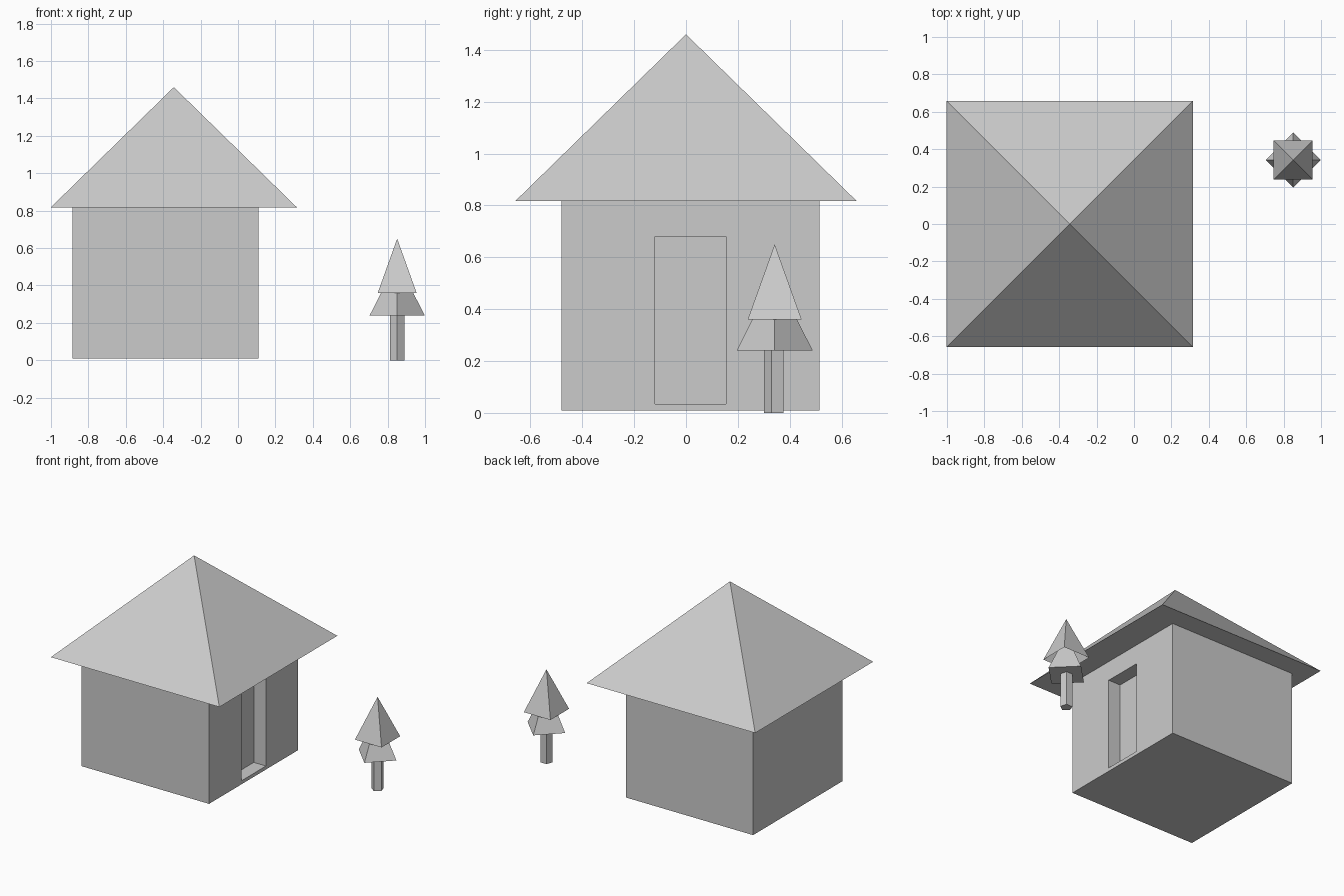
import bpy, bmesh, math
from mathutils import Vector

cube = bpy.data.objects.get("Cube")
if cube:
    bpy.data.objects.remove(cube, do_unlink=True)

grey = bpy.data.materials.new("plain_grey")
grey.use_nodes = True
colour = (0.6, 0.6, 0.6, 1)
grey.diffuse_color = colour
grey.node_tree.nodes["Principled BSDF"].inputs["Base Color"].default_value = colour


def finish(name, bm):
    """Turn a bmesh into a flat-shaded object."""
    mesh = bpy.data.meshes.new(name)
    bm.to_mesh(mesh)
    bm.free()
    mesh.materials.append(grey)
    obj = bpy.data.objects.new(name, mesh)
    bpy.context.collection.objects.link(obj)
    return obj


def prism(name, sides, centre, bottom, top, r_bottom, r_top=0, turn=0, capped=True):
    """Upright cone or column with its first corner at the turn angle."""
    bm = bmesh.new()
    ring = []
    for i in range(sides):
        a = math.radians(turn) + math.tau * i / sides
        ring.append(Vector((math.cos(a), math.sin(a), 0)))
    base = Vector((*centre, bottom))
    peak = Vector((*centre, top))
    low = [bm.verts.new(base + v * r_bottom) for v in ring]
    if r_top:
        high = [bm.verts.new(peak + v * r_top) for v in ring]
        bm.faces.new(high)
    else:
        high = [bm.verts.new(peak)]
    for i in range(sides):
        j = (i + 1) % sides
        upper = [high[j], high[i]] if r_top else high
        bm.faces.new([low[i], low[j], *upper])
    if capped:
        bm.faces.new(low[::-1])
    return finish(name, bm)


# House walls with a shallow doorway pressed into the +x side
bm = bmesh.new()
bmesh.ops.create_cube(bm, size=1)
for v in bm.verts:
    v.co.x = 0.11 if v.co.x > 0 else -0.885
    v.co.y = 0.515 if v.co.y > 0 else -0.48
    v.co.z = 0.817 if v.co.z > 0 else 0.01
bm.normal_update()
side = max(bm.faces, key=lambda f: f.normal.x)
bmesh.ops.inset_region(bm, faces=[side], thickness=0.1)
mid = side.calc_center_median()
for v in side.verts:
    v.co.y = 0.155 if v.co.y > mid.y else -0.12
    v.co.z = 0.68 if v.co.z > mid.z else 0.035
panel = bmesh.ops.extrude_discrete_faces(bm, faces=[side])["faces"][0]
for v in panel.verts:
    v.co.x -= 0.095
bmesh.ops.recalc_face_normals(bm, faces=bm.faces)
finish("house_walls", bm)

# Pyramid roof
prism("house_roof", 4, (-0.343, 0), 0.817, 1.46, 0.931, turn=45)

# Tree: five-sided trunk and two tiers turned against each other
tree = (0.851, 0.342)
prism("tree_trunk", 5, tree, 0, 0.26, 0.041, 0.041, turn=-90)
prism("tree_lower_tier", 4, tree, 0.24, 0.53, 0.147)
prism("tree_upper_tier", 4, tree, 0.36, 0.65, 0.147, turn=45, capped=False)
